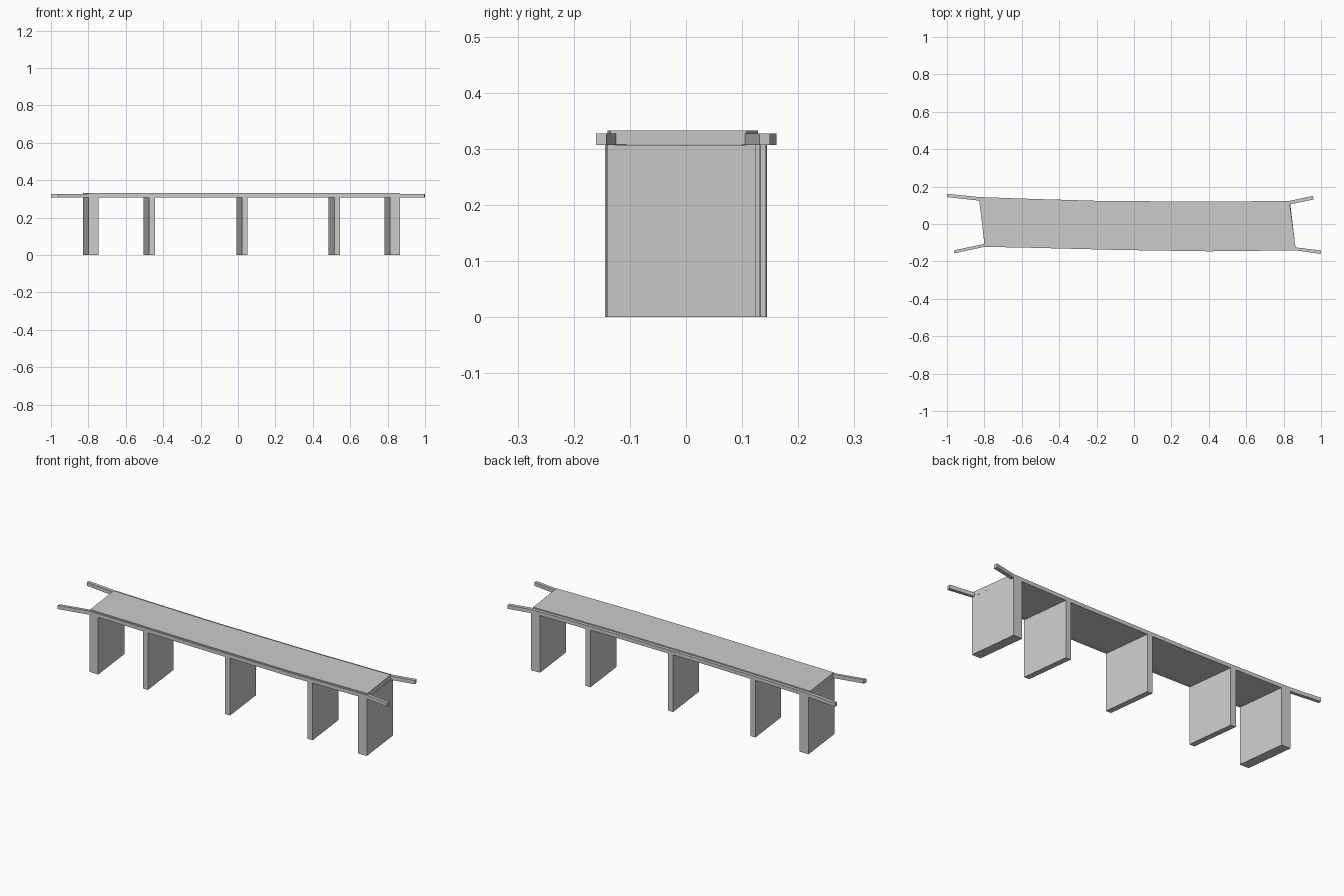
import bpy

if "Cube" in bpy.data.objects:
    bpy.data.objects.remove(bpy.data.objects["Cube"])

Z_BOTTOM, Z_BEAM, Z_TOP = 0.307, 0.327, 0.333

# outer edge lines of the gently bent deck, left to right
BACK = [(-0.828, 0.144), (-0.57, 0.135), (-0.2, 0.124), (0.4, 0.119), (0.833, 0.124)]
FRONT = [(-0.798, -0.122), (-0.55, -0.127), (-0.07, -0.139), (0.4, -0.146), (0.865, -0.141)]


def prism(name, outline, z0, z1):
    """Extrude a counter-clockwise outline between two heights."""
    n = len(outline)
    verts = [(x, y, z0) for x, y in outline] + [(x, y, z1) for x, y in outline]
    faces = [tuple(reversed(range(n))), tuple(range(n, 2 * n))]
    faces += [(i, (i + 1) % n, n + (i + 1) % n, n + i) for i in range(n)]
    mesh = bpy.data.meshes.new(name)
    mesh.from_pydata(verts, [], faces)
    obj = bpy.data.objects.new(name, mesh)
    bpy.context.collection.objects.link(obj)
    return obj


def shift(line, dy):
    return [(x, y + dy) for x, y in line]


def edge_y(line, x):
    """Height of an edge line at x, clamped at its ends."""
    x = min(max(x, line[0][0]), line[-1][0])
    for (xa, ya), (xb, yb) in zip(line, line[1:]):
        if x <= xb:
            return ya + (yb - ya) * (x - xa) / (xb - xa)
    return line[-1][1]


# deck slab, slightly proud of the edge beams
prism("deck", shift(FRONT, 0.006) + shift(BACK, -0.016)[::-1], Z_BOTTOM + 0.0005, Z_TOP)

# edge beams continuing into splayed wing rails at each end
front_out = [(-0.963, -0.157)] + FRONT + [(0.997, -0.160)]
front_in = [(-0.959, -0.140)] + shift(FRONT, 0.016) + [(1.0, -0.142)]
prism("front_edge_beam", front_out + front_in[::-1], Z_BOTTOM, Z_BEAM)
back_out = [(-0.998, 0.161)] + BACK + [(0.956, 0.150)]
back_in = [(-1.0, 0.144)] + shift(BACK, -0.019) + [(0.960, 0.131)]
prism("back_edge_beam", back_in + back_out[::-1], Z_BOTTOM, Z_BEAM)

# skewed wall piers: name, front-left x, thickness
for name, x, t in [("left_abutment", -0.798, 0.053), ("pier_left", -0.475, 0.03),
                   ("pier_middle", 0.022, 0.03), ("pier_right", 0.515, 0.03),
                   ("right_abutment", 0.813, 0.052)]:
    xb = x - 0.031
    prism(name, [(x, edge_y(FRONT, x)), (x + t, edge_y(FRONT, x + t)),
                 (xb + t, edge_y(BACK, xb + t)), (xb, edge_y(BACK, xb))], 0, Z_BOTTOM)
